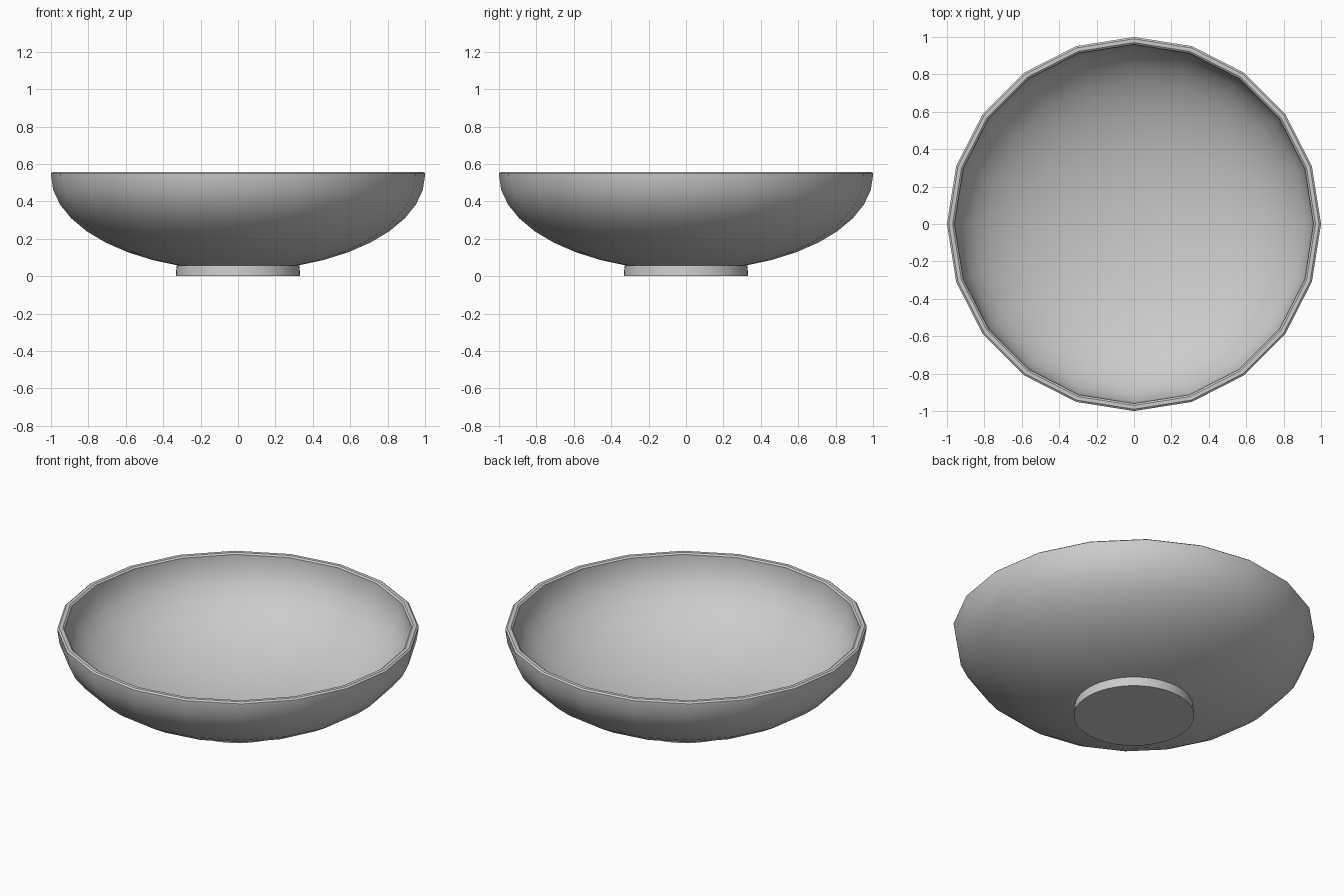
import bpy, bmesh, math

if "Cube" in bpy.data.objects:
    bpy.data.objects.remove(bpy.data.objects["Cube"])


def lathe(name, profile, sides):
    """Revolve (radius, z) points around z; zero radius makes a pole."""
    bm = bmesh.new()
    rings = []
    for r, z in profile:
        if r < 1e-6:
            rings.append([bm.verts.new((0, 0, z))] * sides)
        else:
            rings.append([bm.verts.new((r * math.cos(2 * math.pi * i / sides),
                                        r * math.sin(2 * math.pi * i / sides), z))
                          for i in range(sides)])
    for a, b in zip(rings, rings[1:]):
        for i in range(sides):
            j = (i + 1) % sides
            bm.faces.new(list(dict.fromkeys((a[i], a[j], b[j], b[i]))))
    bmesh.ops.recalc_face_normals(bm, faces=bm.faces)
    mesh = bpy.data.meshes.new(name)
    bm.to_mesh(mesh)
    bm.free()
    obj = bpy.data.objects.new(name, mesh)
    bpy.context.collection.objects.link(obj)
    bpy.ops.object.select_all(action='DESELECT')
    obj.select_set(True)
    bpy.context.view_layer.objects.active = obj
    bpy.ops.object.shade_smooth_by_angle(angle=math.radians(30))
    return obj


def arc(radius, depth, z_top, steps=10):
    """Quarter ellipse from the bottom pole up to the rim."""
    pts = [(radius * math.sin(k * math.pi / 2 / steps),
            z_top - depth * math.cos(k * math.pi / 2 / steps))
           for k in range(steps + 1)]
    pts[0] = (0, z_top - depth)
    return pts


# Bowl: outer wall, bevelled rim, inner wall
outer = arc(1.0, 0.51, 0.54)
rim = [(1.0, 0.55), (0.99, 0.558), (0.97, 0.558), (0.96, 0.55)]
inner = arc(0.96, 0.475, 0.54)[::-1]
lathe("bowl", outer + rim + inner, 20)

# Foot: short solid disc under the bowl
lathe("foot", [(0, 0), (0.333, 0), (0.328, 0.058), (0, 0.058)], 48)
